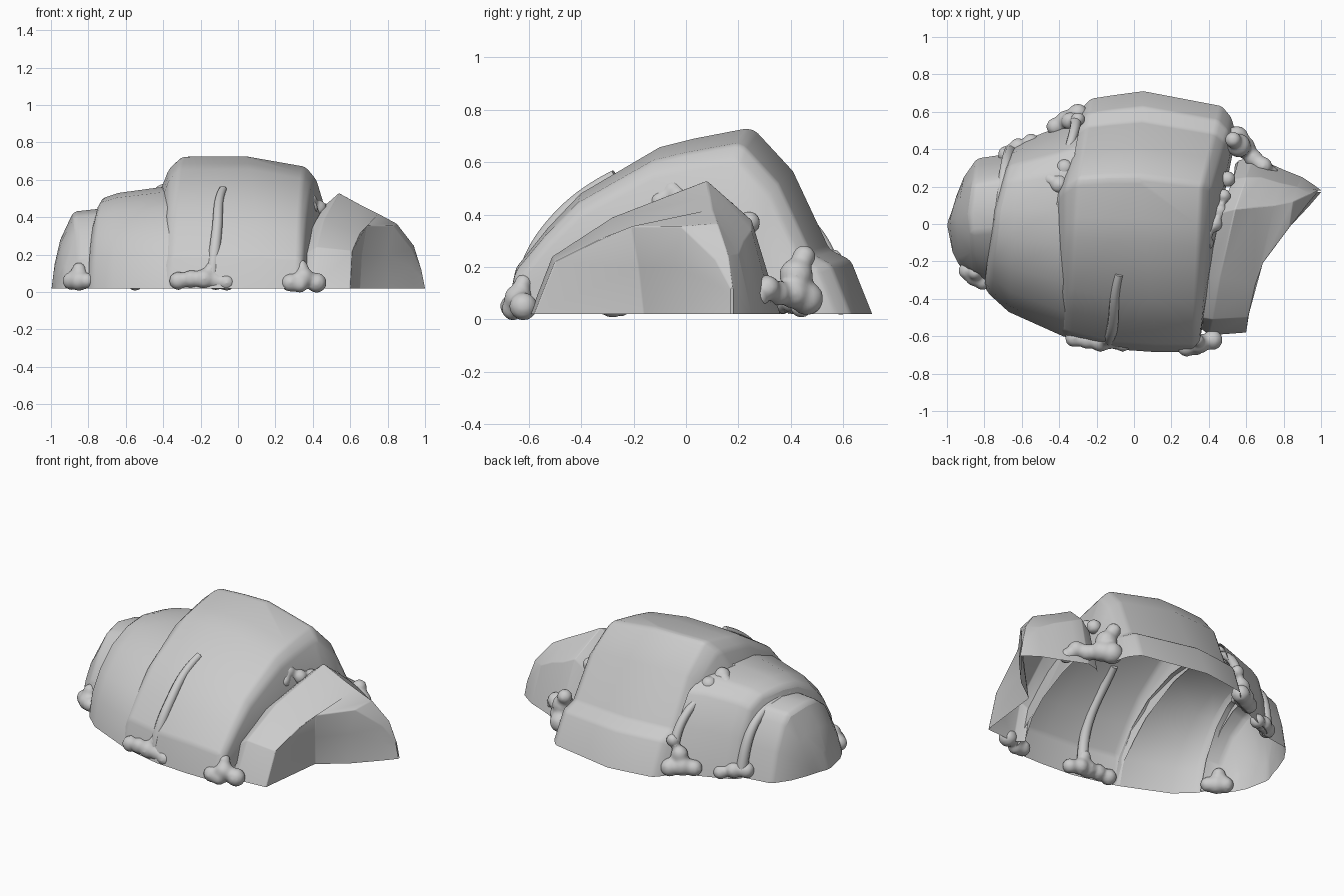
import bpy
import bmesh
from math import radians
from mathutils import Vector

old = bpy.data.objects.get("Cube")
if old:
    bpy.data.objects.remove(old)

stone = bpy.data.materials.new("stone_grey")
stone.use_nodes = True
GREY = (0.6, 0.6, 0.6, 1)
stone.diffuse_color = GREY
stone.node_tree.nodes["Principled BSDF"].inputs["Base Color"].default_value = GREY
GROUND = 0.02


def finish(name, bm):
    mesh = bpy.data.meshes.new(name)
    bm.to_mesh(mesh)
    bm.free()
    mesh.materials.append(stone)
    obj = bpy.data.objects.new(name, mesh)
    bpy.context.collection.objects.link(obj)
    bpy.ops.object.select_all(action='DESELECT')
    obj.select_set(True)
    bpy.context.view_layer.objects.active = obj
    bpy.ops.object.shade_smooth_by_angle(angle=radians(50))
    return obj


def arches(stations, front_profile, back_profile):
    """Rows of points over each arch: front foot, ridge point, back foot."""
    rows = []
    for front, ridge, back in stations:
        top = Vector(ridge)
        sides = []
        for foot, profile in ((front, front_profile), (back, back_profile)):
            base = Vector((*foot, GROUND))
            side = []
            for t, h in profile:
                p = base.lerp(top, t)
                p.z = GROUND + (top.z - GROUND) * h
                side.append(p)
            sides.append(side)
        rows.append(sides[0] + [top] + sides[1][::-1])
    return rows


def shell(name, rows, bevel=0.02):
    """Open shell lofted through rows of points."""
    bm = bmesh.new()
    grid = [[bm.verts.new(p) for p in row] for row in rows]
    for a, b in zip(grid, grid[1:]):
        for i in range(len(a) - 1):
            bm.faces.new((a[i], b[i], b[i + 1], a[i + 1]))
    bmesh.ops.remove_doubles(bm, verts=bm.verts, dist=0.001)
    bm.normal_update()
    if sum(f.normal.z * f.calc_area() for f in bm.faces) < 0:
        bmesh.ops.reverse_faces(bm, faces=bm.faces)
    mod = finish(name, bm).modifiers.new("soft_edges", 'BEVEL')
    mod.width = bevel
    mod.segments = 2
    mod.angle_limit = radians(22)


def clumps(name, balls):
    """Rounded lumps fused into one lumpy mass."""
    bm = bmesh.new()
    for x, y, z, r in balls:
        made = bmesh.ops.create_icosphere(bm, subdivisions=3, radius=r)
        bmesh.ops.translate(bm, verts=made["verts"], vec=(x, y, z))
    obj = finish(name, bm)
    mod = obj.modifiers.new("fuse", 'REMESH')
    mod.mode = 'VOXEL'
    mod.voxel_size = 0.012
    mod.use_smooth_shade = True
    mod = obj.modifiers.new("melt", 'SMOOTH')
    mod.factor = 0.5
    mod.iterations = 8


def strand(name, points, radius):
    """Bent tapering strand of mud."""
    data = bpy.data.curves.new(name, 'CURVE')
    data.dimensions = '3D'
    data.bevel_depth = radius
    data.bevel_resolution = 3
    data.use_fill_caps = True
    spline = data.splines.new('NURBS')
    spline.points.add(len(points) - 1)
    for i, (target, p) in enumerate(zip(spline.points, points)):
        target.co = (*p, 1)
        target.radius = 1 - .5 * i / len(points)
    spline.use_endpoint_u = True
    data.materials.append(stone)
    obj = bpy.data.objects.new(name, data)
    bpy.context.collection.objects.link(obj)


# Tall middle slab with a ledge along its back
shell("middle_slab", arches([
    ((-.39, -.59), (-.41, .14, .56), (-.29, .6)),
    ((-.37, -.602), (-.37, .18, .66), (-.26, .64)),
    ((-.35, -.61), (-.3, .22, .725), (-.23, .67)),
    ((-.1, -.67), (-.13, .23, .728), (-.1, .69)),
    ((.12, -.685), (.03, .23, .728), (.05, .71)),
    ((.32, -.685), (.36, .19, .67), (.47, .63)),
    ((.35, -.66), (.41, .17, .61), (.52, .57)),
    ((.35, -.63), (.47, .16, .42), (.54, .5)),
    ((.36, -.58), (.48, .14, .27), (.54, .44)),
], [(0, 0), (.04, .25), (.17, .46), (.31, .65), (.64, .9), (.78, .945)],
    [(0, 0), (.17, .29), (.34, .35), (.63, .77), (.93, .99)]))

# Shoulder slab
shell("shoulder_slab", arches([
    ((-.8, -.33), (-.75, .08, .42), (-.66, .39)),
    ((-.78, -.37), (-.73, .08, .5), (-.64, .42)),
    ((-.67, -.47), (-.64, .08, .53), (-.58, .45)),
    ((-.38, -.6), (-.42, .08, .56), (-.4, .52)),
    ((-.36, -.605), (-.37, .08, .56), (-.28, .57)),
], [(0, 0), (.06, .3), (.2, .55), (.43, .8), (.72, .95)],
    [(0, 0), (.12, .5), (.32, .86), (.56, .97)]))

# Blunt far end with a flat outer face
shell("end_slab", arches([
    ((-.78, -.34), (-.7, .1, .45), (-.64, .38)),
    ((-.85, -.3), (-.88, .06, .43), (-.84, .35)),
    ((-.93, -.23), (-.95, .03, .28), (-.91, .25)),
    ((-.97, -.15), (-.985, .02, .13), (-.95, .15)),
    ((-.98, -.1), (-1, 0, GROUND), (-.97, .08)),
], [(0, 0), (.15, .4), (.4, .75), (.7, .95)],
    [(0, 0), (.14, .45), (.34, .82), (.5, .95)]))

# Low leaning slab that turns at a crease into a pointed spur
shell("leaning_slab", [
    [(.37, -.52, .02), (.38, -.45, .12), (.41, -.29, .21),
     (.47, .06, .3), (.53, .22, .2), (.54, .32, .02)],
    [(.35, -.55, .02), (.36, -.5, .2), (.39, -.29, .34),
     (.46, .06, .46), (.53, .24, .32), (.56, .34, .02)],
    [(.4, -.595, .02), (.42, -.51, .24), (.46, -.28, .39),
     (.54, .08, .53), (.6, .25, .38), (.64, .36, .02)],
    [(.6, -.58, .02), (.61, -.5, .22), (.65, -.32, .31),
     (.65, .09, .47), (.68, .25, .34), (.7, .335, .02)],
    [(.65, -.16, .02), (.66, -.18, .2), (.69, -.21, .355),
     (.75, .1, .42), (.78, .22, .3), (.8, .29, .02)],
    [(.8, -.05, .02), (.8, -.04, .2), (.83, -.02, .355),
     (.85, .12, .365), (.87, .2, .25), (.9, .25, .02)],
    [(.94, .1, .02), (.93, .11, .13), (.93, .11, .23),
     (.94, .16, .25), (.95, .19, .15), (.96, .21, .02)],
    [(1, .17, .02), (.99, .17, .07), (.98, .17, .12),
     (.98, .18, .12), (.99, .18, .07), (1, .18, .02)],
], 0.015)

# Mud squeezed out along the foot
clumps("front_mud", [
    (-.32, -.61, .06, .05), (-.25, -.62, .07, .05), (-.18, -.63, .07, .055),
    (-.12, -.62, .06, .05), (-.06, -.64, .05, .045), (-.14, -.61, .13, .04),
    (.28, -.66, .05, .05), (.35, -.64, .08, .055), (.42, -.62, .05, .055),
    (.34, -.62, .14, .035), (.33, -.66, .04, .045)])
clumps("end_mud", [
    (-.89, -.25, .06, .05), (-.85, -.28, .06, .055), (-.81, -.31, .06, .045),
    (-.85, -.26, .12, .04)])
clumps("back_mud", [
    (.55, .46, .08, .065), (.59, .41, .1, .06), (.56, .42, .17, .065),
    (.53, .45, .24, .045), (.64, .35, .1, .05), (.69, .31, .12, .05),
    (.73, .27, .08, .045), (-.42, .52, .07, .05), (-.36, .55, .08, .06),
    (-.3, .59, .07, .055), (-.34, .55, .15, .05), (-.3, .56, .23, .04),
    (-.62, .41, .07, .05), (-.68, .37, .07, .05), (-.55, .44, .05, .045)])

# Mud filling the seams
clumps("seam_mud", [
    (-.4, .21, .53, .05), (-.37, .3, .5, .05), (-.45, .24, .51, .04),
    (.38, -.05, .49, .045), (.39, -.1, .45, .04), (.43, 0, .45, .045),
    (.46, .07, .44, .04), (.48, .15, .42, .04), (.5, .24, .37, .045)])
strand("shoulder_seam", [(-.31, .56, .2), (-.31, .52, .32), (-.35, .41, .43),
                         (-.38, .25, .51), (-.4, .1, .55)], .03)
strand("end_seam", [(-.66, .39, .06), (-.67, .37, .22), (-.69, .31, .37),
                    (-.71, .18, .43), (-.73, .02, .44)], .035)
strand("front_seam", [(-.14, -.62, .06), (-.13, -.62, .2), (-.1, -.51, .38),
                      (-.11, -.38, .49), (-.08, -.27, .55)], .035)
